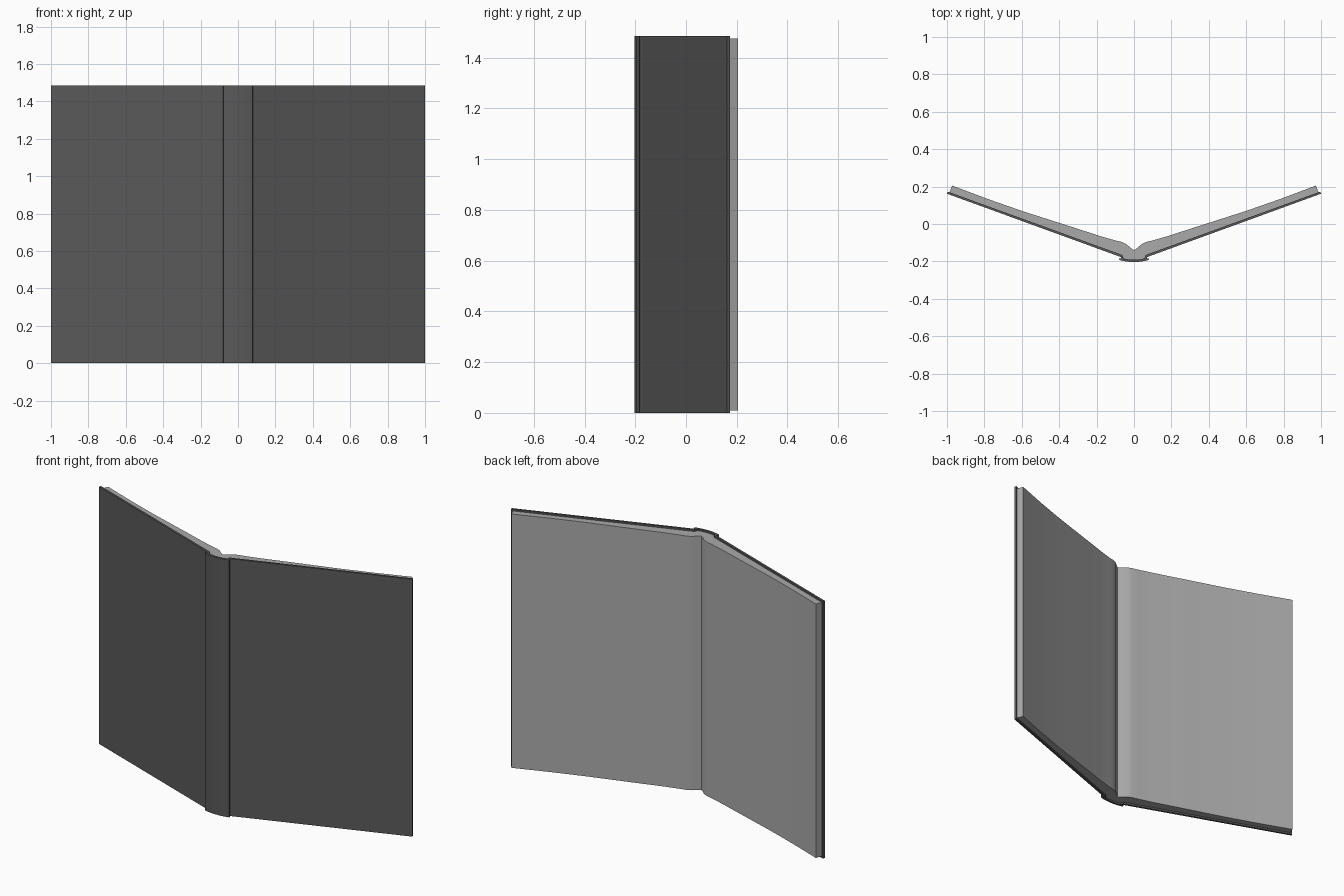
import bpy, bmesh

if "Cube" in bpy.data.objects:
    bpy.data.objects.remove(bpy.data.objects["Cube"])

def material(name, rgb):
    m = bpy.data.materials.new(name)
    m.diffuse_color = (*rgb, 1)
    m.use_nodes = True
    m.node_tree.nodes["Principled BSDF"].inputs["Base Color"].default_value = m.diffuse_color
    return m

cover_mat = material("dark grey cover", (0.10, 0.10, 0.10))
paper_mat = material("light grey paper", (0.40, 0.40, 0.40))

def extrude_profile(name, points, z0, z1, mat):
    """Closed xy outline pulled up from z0 to z1."""
    bm = bmesh.new()
    face = bm.faces.new([bm.verts.new((x, y, z0)) for x, y in points])
    top = bmesh.ops.extrude_face_region(bm, geom=[face])["geom"]
    bmesh.ops.translate(bm, vec=(0, 0, z1 - z0),
                        verts=[v for v in top if isinstance(v, bmesh.types.BMVert)])
    bmesh.ops.recalc_face_normals(bm, faces=bm.faces[:])
    me = bpy.data.meshes.new(name)
    bm.to_mesh(me)
    bm.free()
    me.materials.append(mat)
    ob = bpy.data.objects.new(name, me)
    bpy.context.collection.objects.link(ob)
    bpy.context.view_layer.objects.active = ob
    ob.select_set(True)
    bpy.ops.object.shade_smooth_by_angle(angle=0.35)
    ob.select_set(False)
    return ob

def mirrored(half):
    """Complete a left-to-centre line with its mirror image."""
    return half + [(-x, y) for x, y in reversed(half) if x != 0]

# Cover: boards, hinge grooves and rounded spine as one thin sheet
outer = mirrored([(-1.0, 0.162), (-0.072, -0.176), (-0.067, -0.182), (-0.080, -0.186),
                  (-0.077, -0.193), (-0.055, -0.198), (-0.028, -0.202), (0, -0.203)])
inner = mirrored([(-0.995, 0.173), (-0.062, -0.166), (-0.056, -0.184),
                  (-0.028, -0.190), (0, -0.191)])
extrude_profile("book_cover", outer + inner[::-1], 0.0, 1.485, cover_mat)

# Page block: two bowed halves meeting in a gutter
page_top = mirrored([(-0.972, 0.205), (-0.78, 0.133), (-0.60, 0.070), (-0.45, 0.022),
                     (-0.30, -0.026), (-0.18, -0.065), (-0.10, -0.088), (-0.065, -0.096),
                     (-0.040, -0.108), (-0.018, -0.128), (0, -0.140)])
page_back = mirrored([(-0.987, 0.169), (-0.062, -0.167), (-0.056, -0.185),
                      (-0.028, -0.191), (0, -0.192)])
extrude_profile("page_block", page_top + page_back[::-1], 0.01, 1.475, paper_mat)
